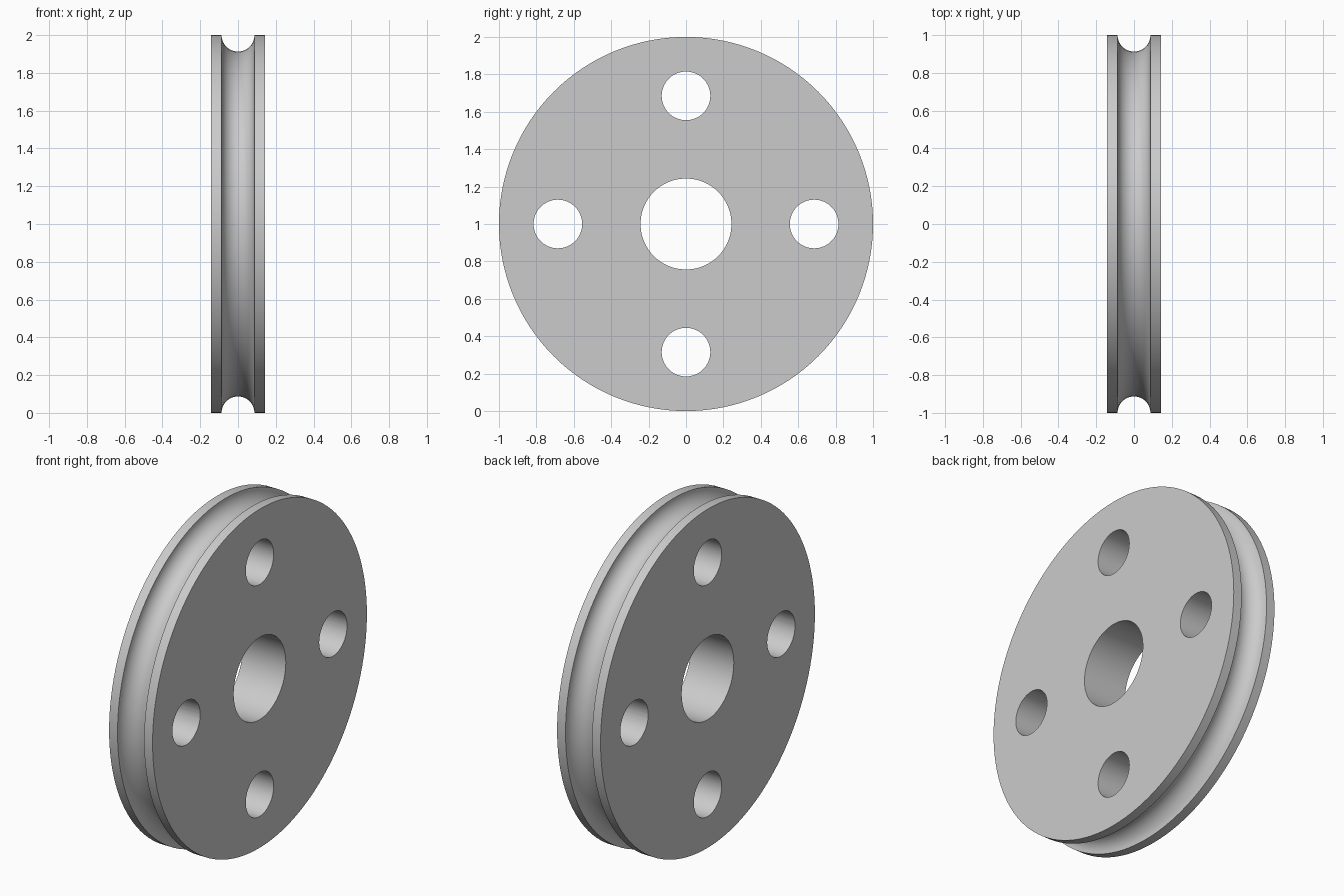
import bpy, bmesh
from math import pi, sin, cos
from mathutils import Vector, Matrix

cube = bpy.data.objects.get("Cube")
if cube:
    bpy.data.objects.remove(cube, do_unlink=True)

RADIUS, HALF_WIDTH, BORE = 1.0, 0.142, 0.243
GROOVE = 0.087
HOLE_RADIUS, HOLE_DISTANCE = 0.13, 0.685
CENTRE = Vector((0, 0, 1))

grey = bpy.data.materials.new("light grey")
grey.use_nodes = True
colour = (0.6, 0.6, 0.6, 1)
grey.diffuse_color = colour
grey.node_tree.nodes["Principled BSDF"].inputs["Base Color"].default_value = colour


def add_object(name, bm):
    bmesh.ops.recalc_face_normals(bm, faces=bm.faces)
    mesh = bpy.data.meshes.new(name)
    bm.to_mesh(mesh)
    bm.free()
    mesh.materials.append(grey)
    obj = bpy.data.objects.new(name, mesh)
    bpy.context.collection.objects.link(obj)
    return obj


# Wheel: cross-section (x, radius) with a half-round rim groove, spun about x
arc = [pi + pi * i / 20 for i in range(21)]
profile = [(-HALF_WIDTH, BORE), (-HALF_WIDTH, RADIUS)]
profile += [(GROOVE * cos(a), RADIUS + GROOVE * sin(a)) for a in arc]
profile += [(HALF_WIDTH, RADIUS), (HALF_WIDTH, BORE)]

bm = bmesh.new()
verts = [bm.verts.new(CENTRE + Vector((x, 0, r))) for x, r in profile]
edges = [bm.edges.new((a, b)) for a, b in zip(verts, verts[1:] + verts[:1])]
bmesh.ops.spin(bm, geom=verts + edges, cent=CENTRE, axis=(1, 0, 0),
               angle=2 * pi, steps=128, use_merge=True)
bmesh.ops.remove_doubles(bm, verts=bm.verts, dist=1e-5)
wheel = add_object("grooved_wheel", bm)

# Four round holes through the web
bm = bmesh.new()
for i in range(4):
    a = i * pi / 2
    place = Matrix.Translation(
        CENTRE + HOLE_DISTANCE * Vector((0, cos(a), sin(a))))
    bmesh.ops.create_cone(bm, cap_ends=True, segments=64, radius1=HOLE_RADIUS,
                          radius2=HOLE_RADIUS, depth=1,
                          matrix=place @ Matrix.Rotation(pi / 2, 4, 'Y'))
cutter = add_object("hole_cutter", bm)
cutter.hide_render = True

cut = wheel.modifiers.new("holes", 'BOOLEAN')
cut.operation = 'DIFFERENCE'
cut.solver = 'EXACT'
cut.object = cutter

bpy.ops.object.select_all(action='DESELECT')
wheel.select_set(True)
bpy.context.view_layer.objects.active = wheel
bpy.ops.object.modifier_apply(modifier=cut.name)
bpy.data.objects.remove(cutter, do_unlink=True)
bpy.ops.object.shade_smooth_by_angle(angle=pi / 6)
